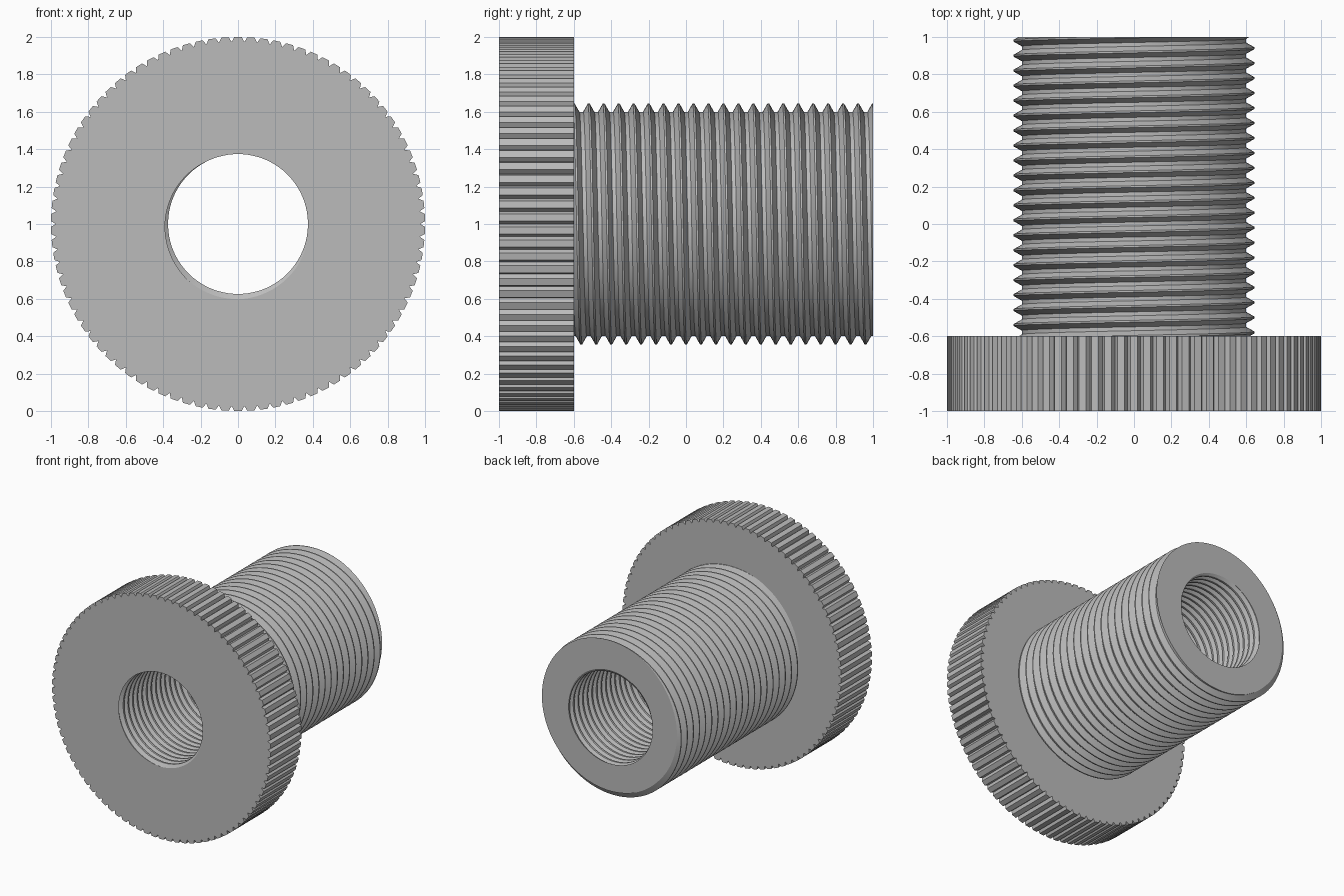
import bpy, bmesh
from math import sin, cos, tau, radians, floor, ceil

cube = bpy.data.objects.get("Cube")
if cube:
    bpy.data.objects.remove(cube)

FRONT, SHOULDER, BACK = -1.0, -0.6, 1.0


def ring_point(radius, angle, y):
    """Point around the y axis; angle runs from the top towards +x."""
    return (radius * sin(angle), y, 1 + radius * cos(angle))


def add_thread(bm, profile, pitch, phase, start, end, columns):
    """Right-hand helical surface trimmed flat at both ends."""
    first = floor((start - phase) / pitch) - 2
    last = ceil((end - phase) / pitch) + 2
    grid = []
    for c in range(columns):
        turn = c / columns
        grid.append([bm.verts.new(ring_point(r, turn * tau, phase + pitch * (k + f + turn)))
                     for k in range(first, last) for f, r in profile])
    for c in range(columns):
        a = grid[c]
        # The seam meets the first column one thread further along
        b = grid[c + 1] if c < columns - 1 else grid[0][len(profile):]
        for i in range(len(b) - 1):
            bm.faces.new((a[i], a[i + 1], b[i + 1], b[i]))
    for y, normal in ((start, (0, -1, 0)), (end, (0, 1, 0))):
        bmesh.ops.bisect_plane(bm, geom=bm.verts[:] + bm.edges[:] + bm.faces[:], dist=1e-5,
                               plane_co=(0, y, 0), plane_no=normal, clear_outer=True)


def add_knurled_rim(bm, teeth, radius, depth):
    """Rim of flat-topped teeth parted by V grooves."""
    outline = []
    for t in range(teeth):
        for offset, r in ((-0.28, radius), (0.28, radius), (0.5, radius - depth)):
            outline.append((r, (t + offset) / teeth * tau))
    rows = [[bm.verts.new(ring_point(r, a, y)) for r, a in outline]
            for y in (FRONT, SHOULDER)]
    for i in range(len(outline)):
        j = (i + 1) % len(outline)
        bm.faces.new((rows[0][i], rows[0][j], rows[1][j], rows[1][i]))


def cap(bm, y):
    """Flat annular face between the open loops at one station."""
    edges = [e for e in bm.edges if e.is_boundary
             and all(abs(v.co.y - y) < 1e-4 for v in e.verts)]
    bmesh.ops.triangle_fill(bm, edges=edges, use_beauty=True, normal=(0, 1, 0))


bm = bmesh.new()

# Outer thread: narrow crest, wider flat root
outer = [(-0.06, 0.644), (0.06, 0.644), (0.37, 0.6), (0.63, 0.6)]
add_thread(bm, outer, 0.08, BACK, SHOULDER, BACK, 120)

# Inner thread through the whole bore
inner = [(-0.06, 0.402), (0.06, 0.402), (0.37, 0.374), (0.63, 0.374)]
add_thread(bm, inner, 0.06, FRONT - 0.06 * 200 / 360, FRONT, BACK, 90)

# Head rim and the three flat faces
add_knurled_rim(bm, 90, 1.0, 0.026)
bmesh.ops.remove_doubles(bm, verts=bm.verts, dist=1e-5)
for station in (FRONT, SHOULDER, BACK):
    cap(bm, station)
bmesh.ops.recalc_face_normals(bm, faces=bm.faces)

mesh = bpy.data.meshes.new("threaded_bushing")
bm.to_mesh(mesh)
bm.free()
bushing = bpy.data.objects.new("threaded_bushing", mesh)
bpy.context.collection.objects.link(bushing)

# Plain grey metal
grey = bpy.data.materials.new("grey_metal")
grey.use_nodes = True
colour = (0.5, 0.5, 0.5, 1)
grey.diffuse_color = colour
grey.node_tree.nodes["Principled BSDF"].inputs["Base Color"].default_value = colour
mesh.materials.append(grey)

# Smooth around the turns, crisp at the edges
bpy.ops.object.select_all(action="DESELECT")
bushing.select_set(True)
bpy.context.view_layer.objects.active = bushing
bpy.ops.object.shade_smooth_by_angle(angle=radians(25))
